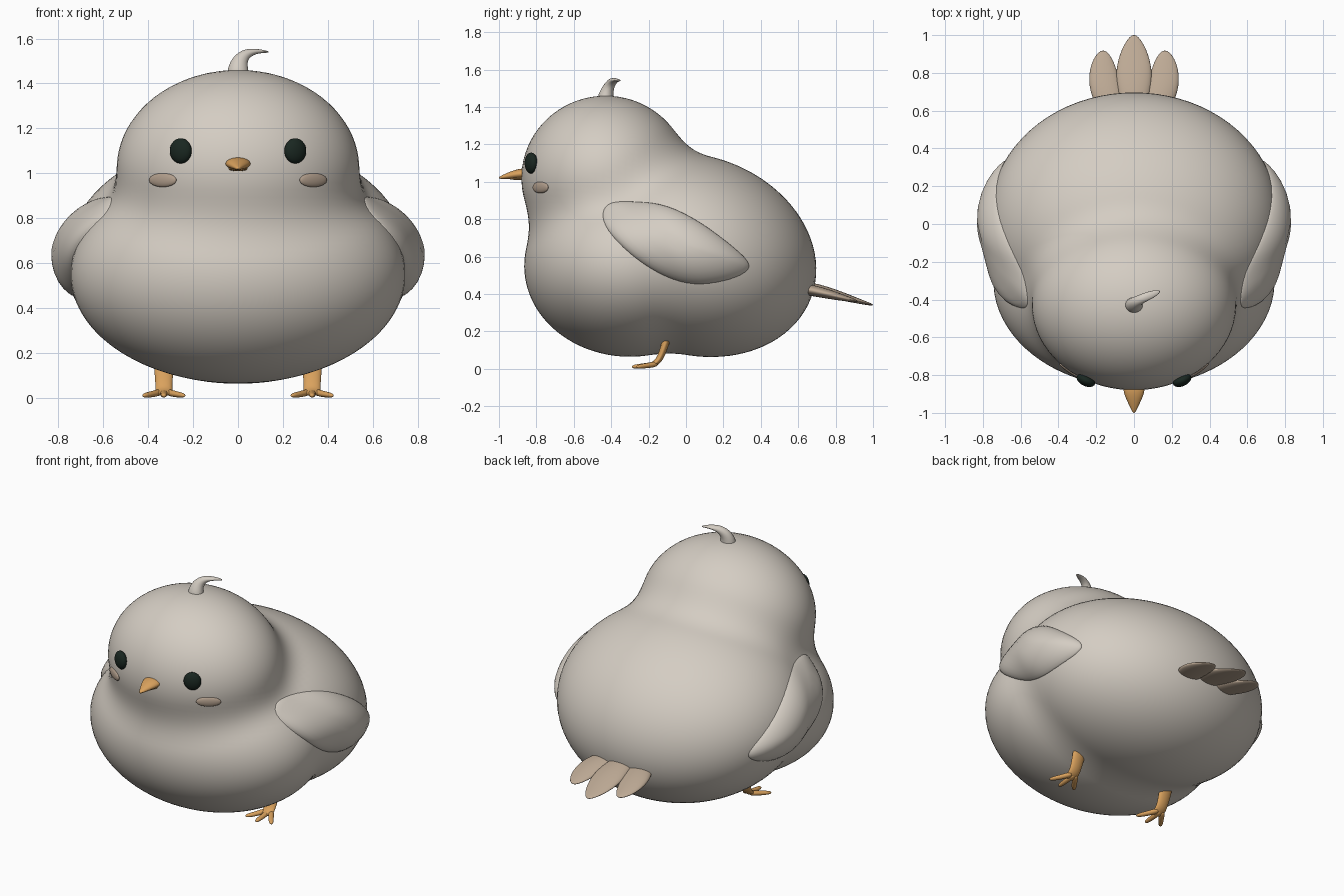
import bpy, bmesh
from math import sin, cos, pi, radians, sqrt
from mathutils import Vector, Matrix

if "Cube" in bpy.data.objects:
    bpy.data.objects.remove(bpy.data.objects["Cube"])


def material(name, rgb):
    m = bpy.data.materials.new(name)
    m.use_nodes = True
    m.diffuse_color = (*rgb, 1)
    m.node_tree.nodes["Principled BSDF"].inputs["Base Color"].default_value = (*rgb, 1)
    return m


DOWN = material("pale down", (0.66, 0.61, 0.545))
TAN = material("tan feather", (0.51, 0.40, 0.30))
BLUSH = material("blush", (0.44, 0.34, 0.26))
ORANGE = material("orange", (0.70, 0.36, 0.11))
DARK = material("eye dark green", (0.010, 0.020, 0.015))


def finish(name, bm, mat, subdivide=0):
    bmesh.ops.recalc_face_normals(bm, faces=bm.faces)
    for f in bm.faces:
        f.smooth = True
    me = bpy.data.meshes.new(name)
    bm.to_mesh(me)
    bm.free()
    me.materials.append(mat)
    ob = bpy.data.objects.new(name, me)
    bpy.context.collection.objects.link(ob)
    if subdivide:
        mod = ob.modifiers.new("soften", "SUBSURF")
        mod.levels = mod.render_levels = subdivide
    return ob


# Body field: three ellipsoids (centre, radii, tilt) melted together
HEAD = ((0, -0.43, 1.02), (0.54, 0.45, 0.44), 0)
BREAST = ((0, -0.30, 0.55), (0.745, 0.565, 0.485), 0)
BACK = ((0, 0.04, 0.61), (0.765, 0.67, 0.53), radians(-19))


def ellipsoid(p, shape):
    (cx, cy, cz), (rx, ry, rz), tilt = shape
    c, s = cos(tilt), sin(tilt)
    x, dy, dz = p[0] - cx, p[1] - cy, p[2] - cz
    y, z = dy * c + dz * s, dz * c - dy * s
    a, b, e = x / rx, y / ry, z / rz
    k0 = sqrt(a * a + b * b + e * e)
    k1 = sqrt((a / rx) ** 2 + (b / ry) ** 2 + (e / rz) ** 2)
    return k0 * (k0 - 1) / max(k1, 1e-6)


def melt(a, b, k):
    h = max(k - abs(a - b), 0) / k
    return min(a, b) - h * h * k / 4


def field(p):
    trunk = melt(ellipsoid(p, BREAST), ellipsoid(p, BACK), 0.06)
    return melt(trunk, ellipsoid(p, HEAD), 0.13)


def surface(origin, direction):
    near, far = 0.0, 1.6
    for _ in range(18):
        mid = (near + far) / 2
        if field(origin + direction * mid) < 0:
            near = mid
        else:
            far = mid
    return origin + direction * near


# Body and head in one skin
bm = bmesh.new()
bmesh.ops.create_uvsphere(bm, u_segments=96, v_segments=72, radius=1)
core = Vector((0, -0.22, 0.66))
for v in bm.verts:
    v.co = surface(core, v.co.normalized())
finish("body", bm, DOWN)


def ball(name, centre, radii, turn, mat):
    bm = bmesh.new()
    bmesh.ops.create_uvsphere(bm, u_segments=32, v_segments=20, radius=1)
    m = Matrix.Translation(centre) @ Matrix.Rotation(turn, 4, "Z") @ Matrix.Diagonal((*radii, 1))
    bmesh.ops.transform(bm, matrix=m, verts=bm.verts)
    finish(name, bm, mat)


def tube(name, path, mat, ref=(1, 0, 0), sides=8):
    """Soft tapered limb; each path point is (x, y, z, half width, half height)."""
    bm = bmesh.new()
    pts = [Vector(p[:3]) for p in path]
    rings = []
    for i, p in enumerate(path):
        d = (pts[min(i + 1, len(pts) - 1)] - pts[max(i - 1, 0)]).normalized()
        side = Vector(ref)
        side = (side - d * side.dot(d)).normalized()
        up = d.cross(side)
        ring = []
        for j in range(sides):
            a = 2 * pi * j / sides
            ring.append(bm.verts.new(pts[i] + (side * cos(a) * p[3] + up * sin(a) * p[4]) * 1.1))
        rings.append(ring)
    for r, q in zip(rings, rings[1:]):
        for j in range(sides):
            k = (j + 1) % sides
            bm.faces.new((r[j], r[k], q[k], q[j]))
    bm.faces.new(rings[0])
    bm.faces.new(rings[-1])
    finish(name, bm, mat, 2)


# Wing outline in (y, z), rounded by corner cutting
outline = [(-0.46, 0.83), (-0.42, 0.895), (-0.30, 0.90), (-0.12, 0.885), (0.06, 0.80),
           (0.25, 0.66), (0.355, 0.56), (0.32, 0.505), (0.19, 0.46), (0.03, 0.445),
           (-0.13, 0.495), (-0.29, 0.60), (-0.42, 0.73)]
for _ in range(2):
    cut = []
    for i, (y, z) in enumerate(outline):
        b, c = outline[(i + 1) % len(outline)]
        cut += [(0.75 * y + 0.25 * b, 0.75 * z + 0.25 * c), (0.25 * y + 0.75 * b, 0.25 * z + 0.75 * c)]
    outline = cut


def wing(name, s):
    bm = bmesh.new()
    mid_y, mid_z = -0.06, 0.68
    prev = None
    for r in (1, 0.97, 0.92, 0.84, 0.72, 0.56, 0.38, 0.18):
        ring = []
        for y, z in outline:
            py, pz = mid_y + (y - mid_y) * r, mid_z + (z - mid_z) * r
            x = surface(Vector((0, py, pz)), Vector((1, 0, 0))).x
            x += 0.07 * (1 - r * r) ** 0.6 - 0.008 * r ** 8
            ring.append(bm.verts.new((s * x, py, pz)))
        if prev:
            for j in range(len(ring)):
                k = (j + 1) % len(ring)
                bm.faces.new((prev[j], prev[k], ring[k], ring[j]))
        else:
            bm.faces.new(ring)
        prev = ring
    bm.faces.new(prev)
    finish(name, bm, DOWN)


for label, s in (("left", 1), ("right", -1)):
    wing(label + "_wing", s)
    # Face details
    ball(label + "_eye", (s * 0.255, -0.828, 1.10), (0.052, 0.030, 0.056), s * radians(25), DARK)
    ball(label + "_cheek", (s * 0.335, -0.778, 0.97), (0.073, 0.014, 0.031), s * radians(34), BLUSH)
    # Leg and three toes
    x = s * 0.33
    tube(label + "_leg", [(x, -0.09, 0.20, 0.045, 0.022), (x, -0.115, 0.12, 0.043, 0.020),
                          (x, -0.14, 0.05, 0.036, 0.018), (x, -0.17, 0.024, 0.040, 0.016),
                          (x, -0.20, 0.018, 0.028, 0.012)], ORANGE)
    for toe, spread, reach in (("inner", -s, 0.265), ("middle", 0, 0.29), ("outer", s, 0.265)):
        tube(label + "_" + toe + "_toe",
             [(x + spread * 0.012, -0.15, 0.028, 0.018, 0.016),
              (x + spread * 0.045, -0.20, 0.018, 0.016, 0.014),
              (x + spread * 0.078, 0.02 - reach, 0.013, 0.015, 0.012),
              (x + spread * 0.094, -reach, 0.010, 0.007, 0.006)], ORANGE)
    # Outer tail feather
    tube(label + "_tail_feather", [(s * 0.10, 0.58, 0.435, 0.06, 0.03), (s * 0.15, 0.70, 0.415, 0.086, 0.03),
                                   (s * 0.165, 0.80, 0.39, 0.078, 0.022), (s * 0.165, 0.88, 0.37, 0.050, 0.012),
                                   (s * 0.162, 0.92, 0.36, 0.014, 0.005)], TAN)

tube("middle_tail_feather", [(0, 0.58, 0.445, 0.06, 0.03), (0, 0.70, 0.425, 0.088, 0.032),
                             (0, 0.81, 0.395, 0.100, 0.026), (0, 0.93, 0.36, 0.068, 0.013),
                             (0, 1.005, 0.34, 0.015, 0.005)], TAN)

# Beak
tube("upper_beak", [(0, -0.84, 1.045, 0.056, 0.028), (0, -0.89, 1.043, 0.058, 0.028),
                    (0, -0.94, 1.034, 0.035, 0.020), (0, -1.005, 1.020, 0.005, 0.005)], ORANGE)
tube("lower_beak", [(0, -0.84, 1.022, 0.046, 0.012), (0, -0.89, 1.020, 0.044, 0.011),
                    (0, -0.95, 1.018, 0.012, 0.006)], ORANGE)

# Curled tuft on the crown
tube("crest", [(0, -0.43, 1.42, 0.045, 0.050), (0, -0.43, 1.46, 0.042, 0.048),
               (0.008, -0.415, 1.505, 0.030, 0.036), (0.04, -0.395, 1.537, 0.024, 0.022),
               (0.09, -0.375, 1.545, 0.022, 0.009), (0.14, -0.355, 1.540, 0.008, 0.004)],
     DOWN, ref=(0, 1, 0))
